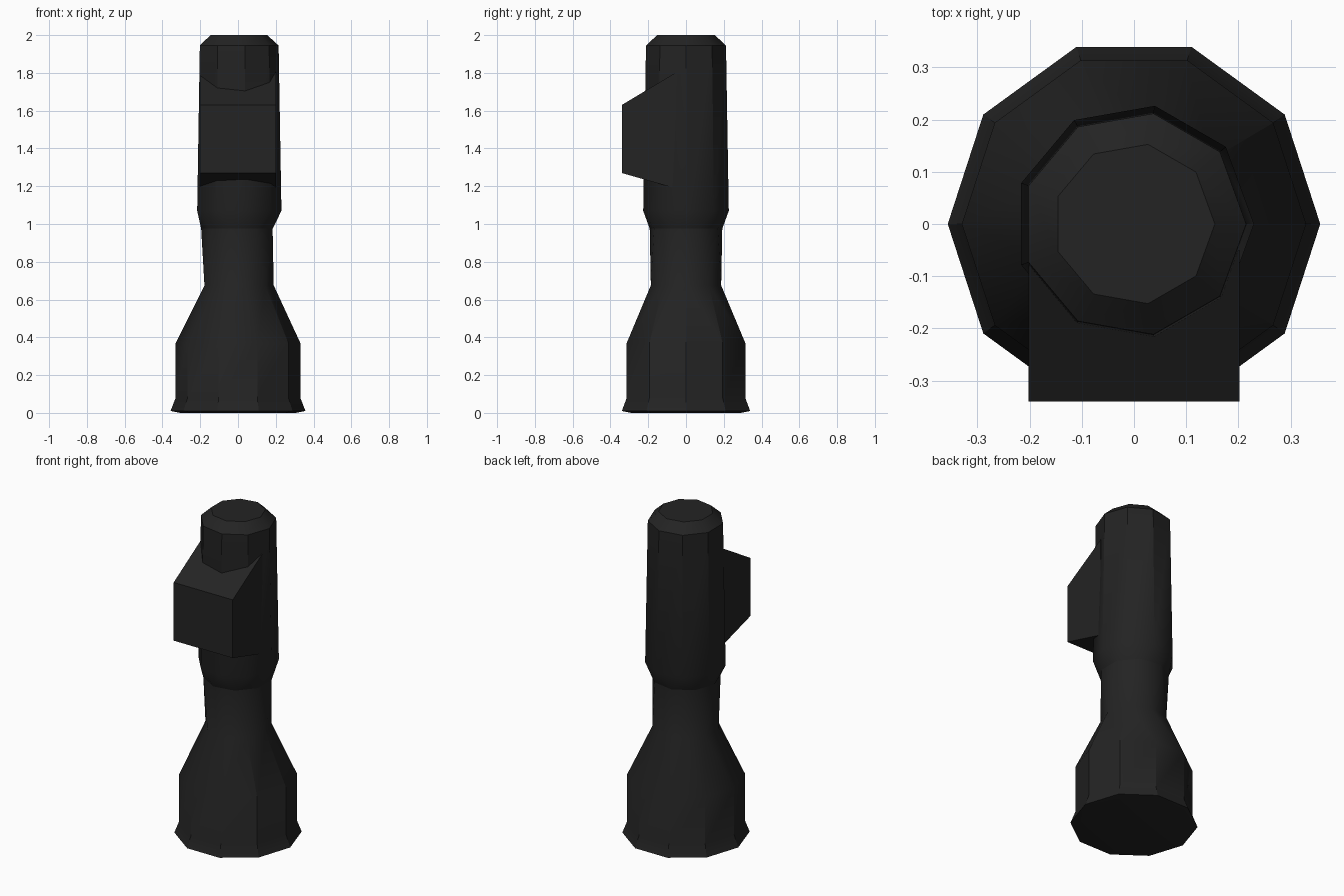
import bpy, bmesh, math

cube = bpy.data.objects.get("Cube")
if cube:
    bpy.data.objects.remove(cube, do_unlink=True)

# One dark material for the whole model
black = bpy.data.materials.new("matte black")
black.use_nodes = True
colour = (0.017, 0.017, 0.017, 1)
black.diffuse_color = colour
shader = next(n for n in black.node_tree.nodes if n.type == 'BSDF_PRINCIPLED')
shader.inputs["Base Color"].default_value = colour
shader.inputs["Roughness"].default_value = 0.8


def finish(name, bm):
    bmesh.ops.recalc_face_normals(bm, faces=bm.faces)
    mesh = bpy.data.meshes.new(name)
    bm.to_mesh(mesh)
    bm.free()
    mesh.materials.append(black)
    obj = bpy.data.objects.new(name, mesh)
    bpy.context.collection.objects.link(obj)
    bpy.ops.object.select_all(action='DESELECT')
    obj.select_set(True)
    bpy.context.view_layer.objects.active = obj
    bpy.ops.object.shade_smooth_by_angle(angle=math.radians(30))
    return obj


def zip_rings(bm, low, high, low_turn, high_turn):
    """Join two rings that may differ in side count or rotation."""
    n, m = len(low), len(high)
    i = j = 0
    while i < n or j < m:
        a = (i + 1 + low_turn) / n
        b = (j + 1 + high_turn) / m
        p, q = low[i % n], high[j % m]
        p2, q2 = low[(i + 1) % n], high[(j + 1) % m]
        if i < n and j < m and abs(a - b) < 1e-6:
            bm.faces.new((p, p2, q2, q))
            i, j = i + 1, j + 1
        elif j >= m or (i < n and a < b):
            bm.faces.new((p, p2, q))
            i += 1
        else:
            bm.faces.new((p, q2, q))
            j += 1


def loft(name, rings):
    """Each ring: sides, radius, height, rotation in fractions of a side."""
    bm = bmesh.new()
    loops = []
    for sides, radius, z, turn in rings:
        angles = [math.tau * (k + turn) / sides for k in range(sides)]
        loops.append([bm.verts.new((radius * math.cos(t), radius * math.sin(t), z))
                      for t in angles])
    for k in range(len(rings) - 1):
        zip_rings(bm, loops[k], loops[k + 1], rings[k][3], rings[k + 1][3])
    bm.faces.new(loops[0])
    bm.faces.new(loops[-1])
    return finish(name, bm)


# Ten-sided flared base narrowing into a nine-sided neck
loft("base_and_neck", [
    (10, 0.305, 0.0, 0), (10, 0.357, 0.01, 0), (10, 0.33, 0.08, 0),
    (10, 0.33, 0.37, 0), (9, 0.189, 0.675, 0), (9, 0.195, 0.975, 0.5)])

# Nine-sided head with faceted collar and bevelled top
loft("head", [
    (9, 0.195, 0.975, 0.5), (9, 0.23, 1.07, 0),
    (9, 0.215, 1.945, 0), (9, 0.155, 2.0, 0)])

# Front block with sloped top and bottom, sunk into the head
profile = [(-0.34, 1.27), (-0.34, 1.63), (-0.05, 1.804), (-0.05, 1.187)]
bm = bmesh.new()
side = bm.faces.new([bm.verts.new((-0.202, y, z)) for y, z in profile])
extruded = bmesh.ops.extrude_face_region(bm, geom=[side])["geom"]
bmesh.ops.translate(bm, vec=(0.404, 0, 0),
                    verts=[v for v in extruded if isinstance(v, bmesh.types.BMVert)])
front_block = finish("front_block", bm)
bpy.ops.object.shade_flat()
